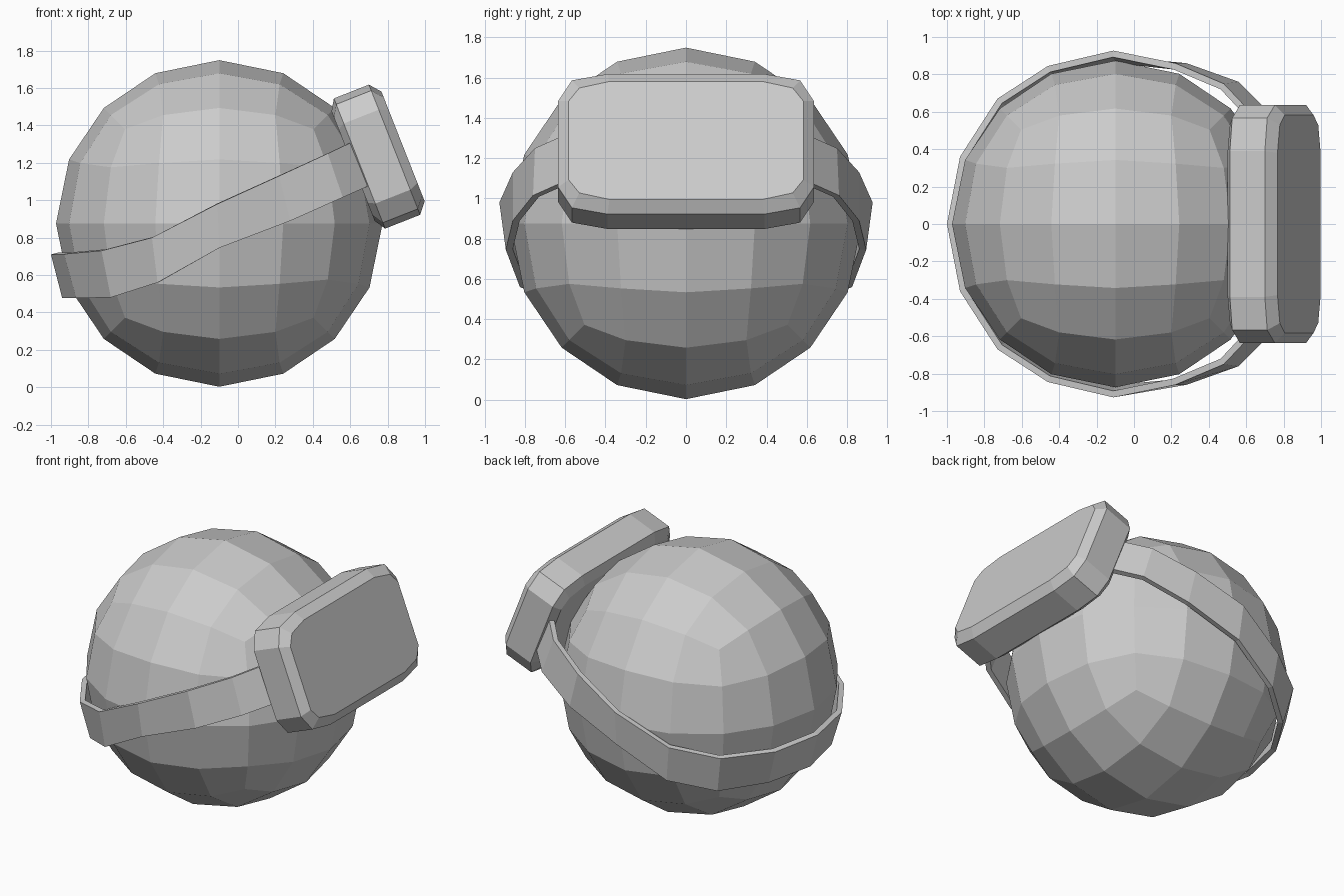
import bpy, bmesh, math
from mathutils import Vector

if "Cube" in bpy.data.objects:
    bpy.data.objects.remove(bpy.data.objects["Cube"])


def make_object(name, bm):
    bmesh.ops.recalc_face_normals(bm, faces=bm.faces)
    me = bpy.data.meshes.new(name)
    bm.to_mesh(me)
    bm.free()
    ob = bpy.data.objects.new(name, me)
    bpy.context.collection.objects.link(ob)
    return ob


# Head: a cube subdivided twice, then pushed out to a true sphere
R = 0.873
bpy.ops.mesh.primitive_cube_add(size=2)
head = bpy.context.object
head.name = "head"
sub = head.modifiers.new("round", 'SUBSURF')
sub.levels = sub.render_levels = 2
bpy.ops.object.modifier_apply(modifier="round")
for v in head.data.vertices:
    v.co = v.co.normalized() * R
for p in head.data.polygons:
    p.use_smooth = False
head.location = (-0.1, 0, 0.876)

# Visor: chamfered box lofted through four rings along its tilted facing axis
TILT = math.radians(21.5)
MID_V = 0.875


def visor_ring(u, quarter):
    """quarter: (y, v) points from top to side, mirrored to a full outline."""
    right = quarter + [(y, -v) for y, v in reversed(quarter)]
    ring = right + [(-y, v) for y, v in reversed(right)]
    c, s = math.cos(TILT), math.sin(TILT)
    return [Vector((u * c - (v + MID_V) * s, y, u * s + (v + MID_V) * c))
            for y, v in ring]


outer = [(0.39, 0.374), (0.567, 0.34), (0.635, 0.23)]
inner = [(0.38, 0.315), (0.53, 0.28), (0.583, 0.21)]
bm = bmesh.new()
rings = [[bm.verts.new(p) for p in visor_ring(u, q)]
         for u, q in ((1.006, inner), (1.043, outer), (1.244, outer), (1.293, inner))]
for a, b in zip(rings, rings[1:]):
    for i in range(len(a)):
        j = (i + 1) % len(a)
        bm.faces.new((a[i], a[j], b[j], b[i]))
bm.faces.new(rings[0])
bm.faces.new(rings[-1])
make_object("visor", bm)

# Strap: upper and lower edge of one half, from visor to the back of the head
half = [
    ((0.65, 0.57, 1.33), (0.75, 0.57, 1.10)),
    ((0.48, 0.75, 1.25), (0.56, 0.76, 1.015)),
    ((0.22, 0.86, 1.13), (0.28, 0.86, 0.89)),
    ((-0.11, 0.927, 0.98), (-0.10, 0.895, 0.745)),
    ((-0.46, 0.845, 0.80), (-0.43, 0.825, 0.56)),
    ((-0.73, 0.67, 0.73), (-0.68, 0.63, 0.48)),
    ((-0.93, 0.36, 0.712), (-0.865, 0.34, 0.477)),
    ((-1.00, 0.0, 0.71), (-0.94, 0.0, 0.477)),
]
flip = lambda p: (p[0], -p[1], p[2])
path = half + [(flip(t), flip(b)) for t, b in reversed(half[:-1])]
bm = bmesh.new()
pairs = [(bm.verts.new(t), bm.verts.new(b)) for t, b in path]
for (t0, b0), (t1, b1) in zip(pairs, pairs[1:]):
    bm.faces.new((t0, t1, b1, b0))
bmesh.ops.recalc_face_normals(bm, faces=bm.faces)
bm.faces.ensure_lookup_table()
bm.normal_update()
inward = bm.faces[3].normal.y < 0
strap = make_object("strap", bm)
solid = strap.modifiers.new("thickness", 'SOLIDIFY')
solid.thickness = 0.035
solid.offset = 1 if inward else -1
